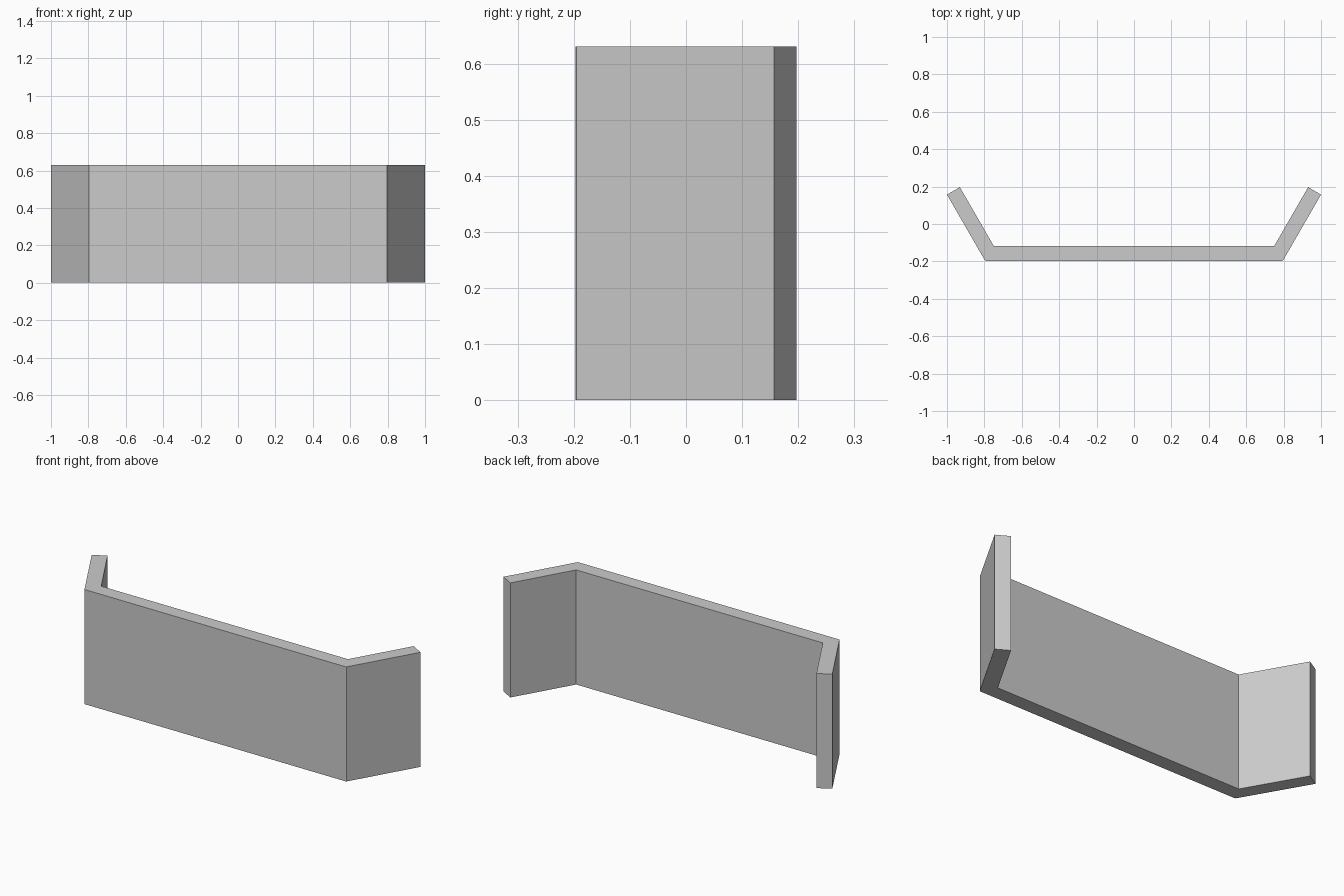
import bpy
import bmesh

if "Cube" in bpy.data.objects:
    bpy.data.objects.remove(bpy.data.objects["Cube"])

HEIGHT = 0.63

# Right half of the plan outline: small chamfer at the bend, angled wing, inner corner
half = [(0.79, -0.197), (0.797, -0.195), (1.0, 0.157), (0.931, 0.197), (0.75, -0.117)]
outline = half + [(-x, y) for x, y in reversed(half)]

# Extrude the outline into the folded panel
bm = bmesh.new()
base = bm.faces.new([bm.verts.new((x, y, 0)) for x, y in outline])
top = bmesh.ops.extrude_face_region(bm, geom=[base], use_keep_orig=True)
bmesh.ops.translate(bm, vec=(0, 0, HEIGHT),
                    verts=[g for g in top["geom"] if isinstance(g, bmesh.types.BMVert)])
bmesh.ops.recalc_face_normals(bm, faces=bm.faces)

mesh = bpy.data.meshes.new("folded_panel")
bm.to_mesh(mesh)
bm.free()

# Plain grey finish
grey = bpy.data.materials.new("light grey")
grey.diffuse_color = (0.6, 0.6, 0.6, 1)
grey.use_nodes = True
grey.node_tree.nodes["Principled BSDF"].inputs["Base Color"].default_value = grey.diffuse_color
mesh.materials.append(grey)
panel = bpy.data.objects.new("folded_panel", mesh)
bpy.context.collection.objects.link(panel)
